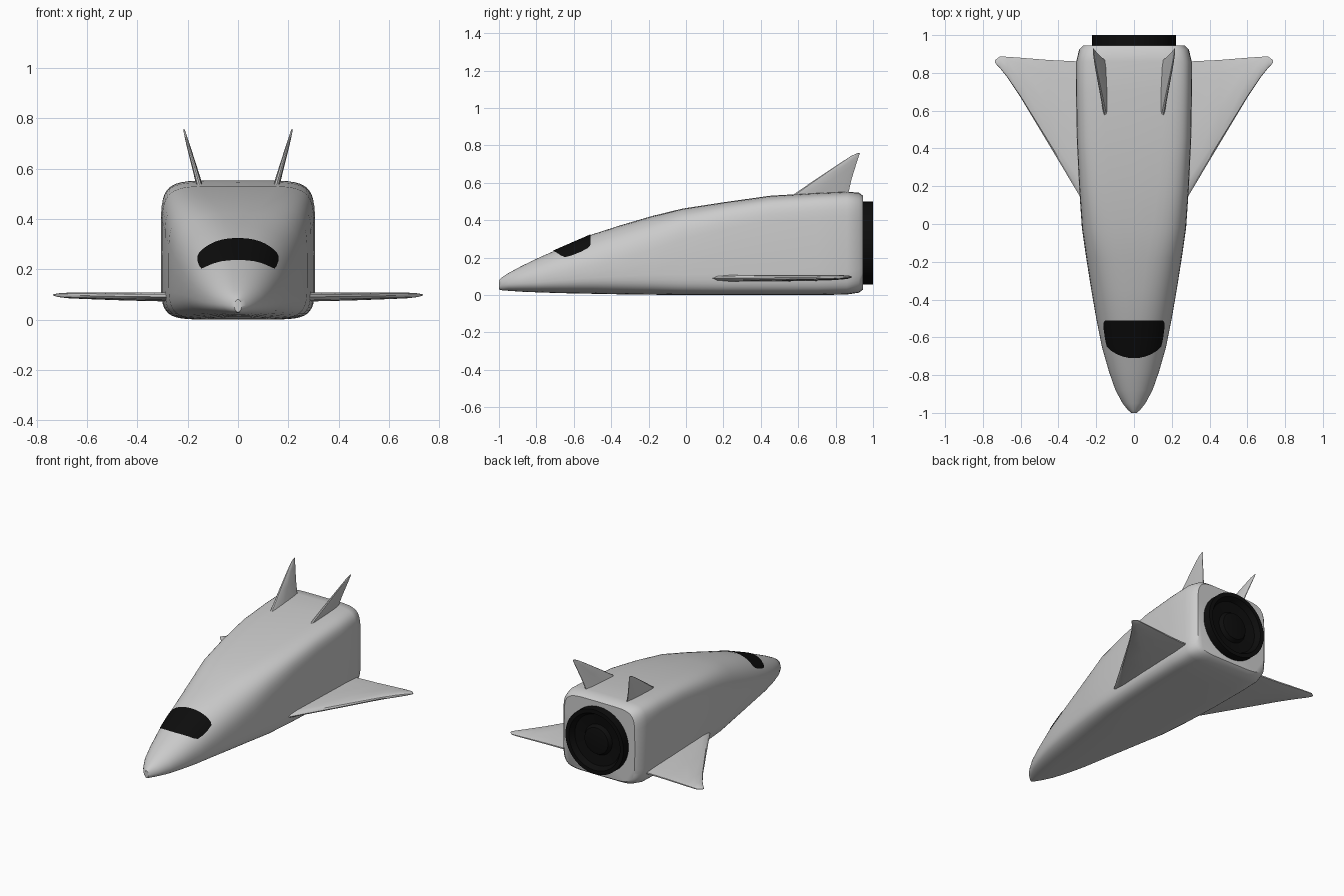
import bpy, bmesh, math
from mathutils import Vector
from mathutils.bvhtree import BVHTree

if "Cube" in bpy.data.objects:
    bpy.data.objects.remove(bpy.data.objects["Cube"])


def loft(name, rings, angle=35, closed=True, caps=True, color=None):
    """Skin a list of equal-length point rings into one smooth-shaded object."""
    bm = bmesh.new()
    vs = [[bm.verts.new(p) for p in r] for r in rings]
    n = len(rings[0])
    for a, b in zip(vs, vs[1:]):
        for i in range(n if closed else n - 1):
            j = (i + 1) % n
            bm.faces.new((a[i], a[j], b[j], b[i]))
    if caps:
        bm.faces.new(vs[0][::-1])
        bm.faces.new(vs[-1])
    bmesh.ops.recalc_face_normals(bm, faces=bm.faces)
    me = bpy.data.meshes.new(name)
    bm.to_mesh(me)
    bm.free()
    ob = bpy.data.objects.new(name, me)
    bpy.context.collection.objects.link(ob)
    if color:
        me.materials.append(color)
    bpy.ops.object.select_all(action='DESELECT')
    ob.select_set(True)
    bpy.context.view_layer.objects.active = ob
    bpy.ops.object.shade_smooth_by_angle(angle=math.radians(angle))
    return ob


black = bpy.data.materials.new("black")
black.diffuse_color = (0.004, 0.004, 0.004, 1)
black.use_nodes = True
black.node_tree.nodes["Principled BSDF"].inputs["Base Color"].default_value = black.diffuse_color


# Fuselage: rounded sections that turn from a flat nose into a box
def section(y, w, zb, zt, mid, n_top, n_bot, count=48):
    zc = zb + (zt - zb) * mid
    ring = []
    for i in range(count):
        t = 2 * math.pi * i / count
        c, s = math.cos(t), math.sin(t)
        n, h = (n_top, zt - zc) if s >= 0 else (n_bot, zc - zb)
        ring.append((math.copysign(w * abs(c) ** (2 / n), c), y,
                     zc + math.copysign(h * abs(s) ** (2 / n), s)))
    return ring


stations = [  # y, half width, bottom, top, widest height, roundness top / bottom
    (-1.00, .014, .030, .080, .45, 2.0, 2.0),
    (-.985, .032, .026, .094, .45, 2.0, 2.0),
    (-.95, .060, .023, .117, .42, 2.0, 2.2),
    (-.88, .098, .018, .155, .40, 2.0, 2.5),
    (-.78, .133, .014, .203, .38, 2.1, 2.8),
    (-.65, .170, .010, .260, .38, 2.2, 3.0),
    (-.50, .200, .007, .325, .38, 2.3, 3.3),
    (-.35, .226, .004, .373, .40, 2.6, 3.8),
    (-.18, .253, .002, .423, .42, 3.1, 4.5),
    (-.02, .276, .000, .462, .45, 4.0, 5.5),
    (.20, .291, .000, .496, .48, 5.0, 6.5),
    (.45, .303, .000, .531, .50, 5.8, 7.0),
    (.70, .307, .000, .546, .50, 6.2, 7.0),
    (.86, .306, .003, .553, .50, 6.2, 7.0),
    (.925, .290, .013, .547, .50, 6.0, 6.5),
    (.945, .270, .028, .532, .50, 6.0, 6.0),
]
body = loft("fuselage", [section(*s) for s in stations], angle=40)

# Cockpit window: patch projected onto the top of the nose
tree = BVHTree.FromObject(body, bpy.context.evaluated_depsgraph_get())
outline = [(-.51, .150), (-.52, .158), (-.56, .157), (-.61, .150), (-.645, .142),
           (-.665, .125), (-.685, .095), (-.70, .060), (-.709, .02)]
rows = []
for y, w in outline:
    row = []
    for i in range(21):
        x = w * (i / 10 - 1)
        hit, normal, _, _ = tree.ray_cast(Vector((x, y, 2)), Vector((0, 0, -1)))
        row.append(hit + normal * .004)
    rows.append(row)
loft("cockpit_window", rows, closed=False, caps=False, color=black)


# Wings and fins: thin blades lofted from foil sections
FOIL = [(0, 0), (.03, .6), (.12, .95), (.45, 1), (.85, .7), (1, .25)]
FOIL += [(u, -v) for u, v in FOIL[:0:-1]]


def blade(name, sections, thick_axis, side):
    rings = []
    for x, z, lead, trail, t in sections:
        ring = []
        for u, v in FOIL:
            p = Vector((x, lead + (trail - lead) * u, z)) + thick_axis * (v * t / 2)
            p.x *= side
            ring.append(p)
        rings.append(ring)
    return loft(name, rings)


wing = [  # x, z, leading y, trailing y, thickness
    (.22, .090, .04, .857, .036), (.28, .090, .135, .860, .036),
    (.45, .092, .42, .868, .032), (.60, .095, .67, .880, .027),
    (.67, .096, .775, .885, .023), (.71, .097, .825, .887, .016),
    (.735, .098, .852, .868, .005),
]
fin = [
    (.142, .50, .52, .860, .028), (.156, .545, .585, .868, .024),
    (.177, .62, .695, .885, .019), (.200, .70, .815, .910, .013),
    (.212, .745, .885, .925, .008), (.215, .758, .915, .930, .003),
]
for label, side in (("right", 1), ("left", -1)):
    blade("wing_" + label, wing, Vector((0, 0, 1)), side)
    blade("tail_fin_" + label, fin, Vector((.96, 0, -.27)), side)

# Engine nozzle: turned profile (radius, y) at the stern
profile = [(.20, .90), (.222, .90), (.222, 1.0), (.195, 1.0), (.175, .965),
           (.105, .955), (.09, .98), (.07, .985), (.001, .985)]
loft("engine_nozzle",
     [[(r * math.cos(a), y, .278 + r * math.sin(a))
       for a in (2 * math.pi * i / 48 for i in range(48))] for r, y in profile],
     angle=30, color=black)
